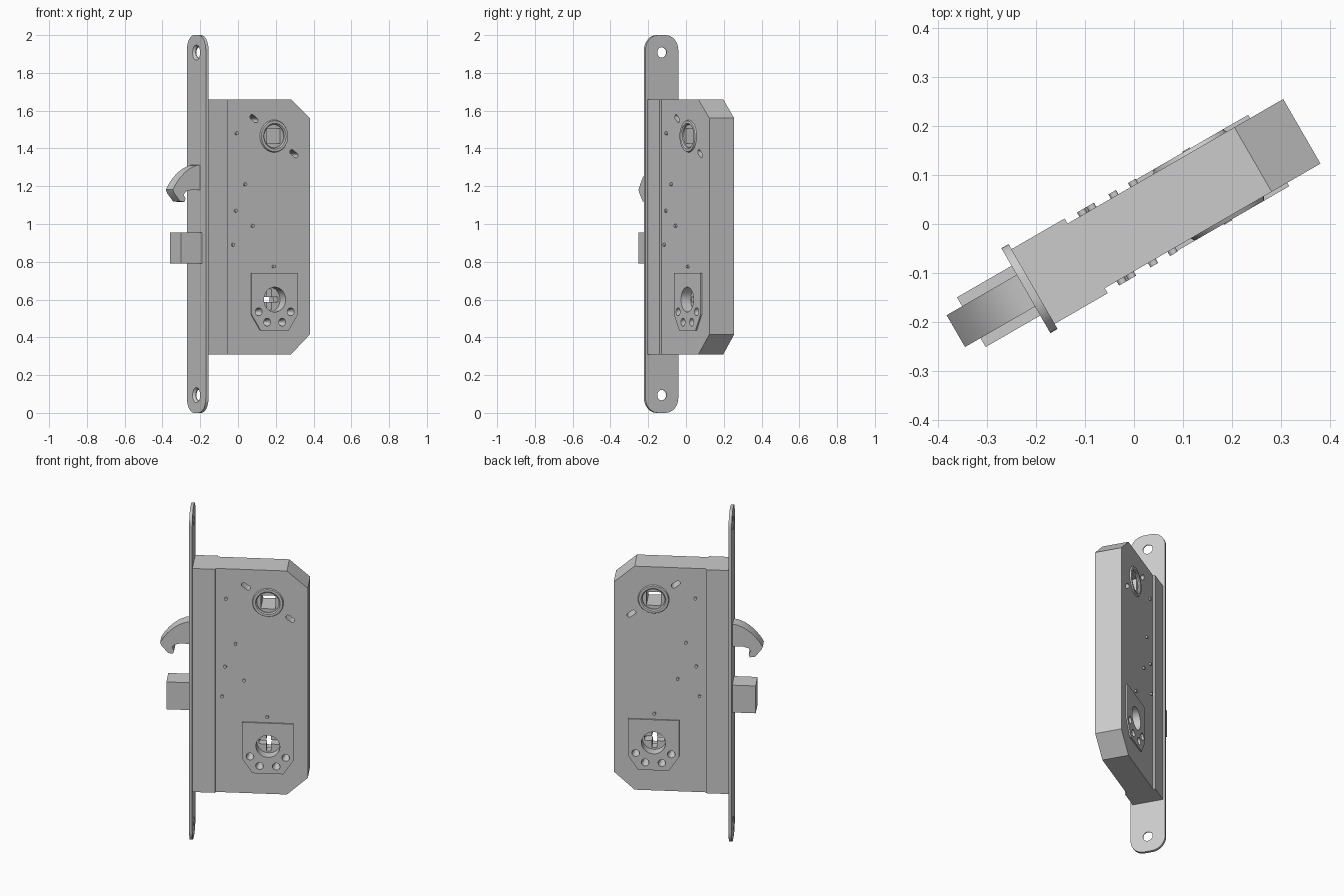
import bpy, bmesh, math
from mathutils import Matrix, Vector

if "Cube" in bpy.data.objects:
    bpy.data.objects.remove(bpy.data.objects["Cube"])

# Whole lock is turned 30 degrees about z; u runs along its depth, v across its thickness
PLACE = Matrix.Rotation(math.radians(30), 4, 'Z') @ Matrix.Translation((0, -0.0075, 0))

steel = bpy.data.materials.new("steel_grey")
steel.diffuse_color = (0.6, 0.6, 0.6, 1)
steel.use_nodes = True
steel.node_tree.nodes["Principled BSDF"].inputs["Base Color"].default_value = steel.diffuse_color

AXES = {'v': lambda a, b, h: Vector((a, h, b)),   # a=u, b=z, extruded across
        'u': lambda a, b, h: Vector((h, a, b))}   # a=v, b=z, extruded in depth


def finish(name, bm):
    bmesh.ops.remove_doubles(bm, verts=bm.verts, dist=1e-6)
    bmesh.ops.recalc_face_normals(bm, faces=bm.faces)
    me = bpy.data.meshes.new(name)
    bm.to_mesh(me)
    bm.free()
    me.materials.append(steel)
    ob = bpy.data.objects.new(name, me)
    bpy.context.collection.objects.link(ob)
    ob.matrix_world = PLACE
    return ob


def prism(name, pts, lo, hi, axis='v'):
    bm, f = bmesh.new(), AXES[axis]
    a = [bm.verts.new(f(x, z, lo)) for x, z in pts]
    b = [bm.verts.new(f(x, z, hi)) for x, z in pts]
    bm.faces.new(a)
    bm.faces.new(b)
    for i in range(len(pts)):
        j = (i + 1) % len(pts)
        bm.faces.new((a[i], a[j], b[j], b[i]))
    return finish(name, bm)


def lathe(name, prof, c, axis='v', n=32):
    """Spin a closed loop of (radius, height) around an axis through c."""
    bm, f = bmesh.new(), AXES[axis]
    rings = []
    for r, h in prof:
        if r == 0:
            rings.append([bm.verts.new(f(c[0], c[1], h))] * n)
        else:
            rings.append([bm.verts.new(f(c[0] + r * math.cos(2 * math.pi * k / n),
                                         c[1] + r * math.sin(2 * math.pi * k / n), h))
                          for k in range(n)])
    for i in range(len(prof)):
        p, q = rings[i], rings[(i + 1) % len(prof)]
        if prof[i][0] == 0 and prof[(i + 1) % len(prof)][0] == 0:
            continue
        for k in range(n):
            m = (k + 1) % n
            bm.faces.new(list(dict.fromkeys((p[k], p[m], q[m], q[k]))))
    return finish(name, bm)


def rod(name, r, lo, hi, c, axis='v', n=32):
    return lathe(name, [(0, lo), (r, lo), (r, hi), (0, hi)], c, axis, n)


def rect(c, w, h):
    return [(c[0] + i * w / 2, c[1] + j * h / 2) for i, j in ((-1, -1), (1, -1), (1, 1), (-1, 1))]


def cut(ob, cutters):
    bpy.context.view_layer.objects.active = ob
    for cu in cutters:
        cu.hide_render = True
        m = ob.modifiers.new("cut", 'BOOLEAN')
        m.operation, m.solver, m.object = 'DIFFERENCE', 'EXACT', cu
        bpy.ops.object.modifier_apply(modifier=m.name)


HUB, CYL = (0.172, 1.465), (0.172, 0.60)
T, P = 0.076, 0.084          # half thickness of case and of raised parts

# Case with chamfered rear corners, and thicker front section
case = prism("case", [(-0.12, 0.31), (0.276, 0.31), (0.391, 0.415), (0.391, 1.56),
                      (0.276, 1.66), (-0.12, 1.66)], -T, T)
prism("case_front_section", rect((-0.18, 0.985), 0.126, 1.35), -0.088, 0.088)

# Raised cylinder plates on both sides
plates = []
for s, side in ((-1, "front"), (1, "back")):
    plates.append(prism("cylinder_plate_" + side,
                        [(0.031, 0.74), (0.031, 0.52), (0.087, 0.435), (0.257, 0.435),
                         (0.313, 0.52), (0.313, 0.74)], *sorted((s * T, s * P))))

# Cutters: cylinder hole, hub hole, four countersunk screw holes, two slanted slots
cyl_cut = rod("cutter_cylinder", 0.066, -0.2, 0.2, CYL)
hub_cut = rod("cutter_hub", 0.066, -0.2, 0.2, HUB)
screws = [lathe("cutter_screw", [(0, -0.1), (0.021, -0.1), (0.021, -0.07), (0.012, -0.05),
                                 (0.012, 0.05), (0.021, 0.07), (0.021, 0.1), (0, 0.1)],
                (CYL[0] + dx, z), n=20)
          for dx, z in ((-0.098, 0.535), (-0.046, 0.48), (0.046, 0.48), (0.098, 0.535))]
slots = []
ang = math.radians(-37)
for s in (-1, 1):
    c = (HUB[0] + s * 0.122, HUB[1] - s * 0.093)
    pts = []
    for k in range(18):
        end = 0.015 if k < 9 else -0.015
        t = ang - math.pi / 2 + math.pi * (k - (k > 8)) / 8
        pts.append((c[0] + end * math.cos(ang) + 0.013 * math.cos(t),
                    c[1] + end * math.sin(ang) + 0.013 * math.sin(t)))
    slots.append(prism("cutter_slot", pts, -0.2, 0.2))
bpy.context.view_layer.update()
cut(case, [cyl_cut, hub_cut] + screws + slots)
for p in plates:
    cut(p, [cyl_cut] + screws)

# Handle hub with square hole, and stepped collars around it
hub = rod("handle_hub", 0.066, -0.07, 0.07, HUB)
square = prism("cutter_square", rect(HUB, 0.08, 0.08), -0.2, 0.2)
for s, side in ((-1, "front"), (1, "back")):
    lathe("hub_collar_" + side, [(0.086, s * T), (0.082, s * P), (0.068, s * P),
                                 (0.062, s * 0.078), (0.062, s * 0.07)], HUB)

# Cam inside the cylinder hole with a cross-shaped slot
cam = rod("cylinder_cam", 0.066, -0.025, 0.025, CYL)
w, l = 0.013, 0.055
cross = prism("cutter_cross", [(CYL[0] + a, CYL[1] + b) for a, b in (
    (w, w), (w, l), (-w, l), (-w, w), (-l, w), (-l, -w),
    (-w, -w), (-w, -l), (w, -l), (w, -w), (l, -w), (l, w))], -0.2, 0.2)

# Face plate with rounded ends and countersunk holes
R, hw = 0.078, 0.1
pts = []
for cx, cz, a0 in ((hw - R, 2 - R, 0), (R - hw, 2 - R, 90), (R - hw, R, 180), (hw - R, R, 270)):
    for k in range(9):
        t = math.radians(a0 + 90 * k / 8)
        pts.append((cx + R * math.cos(t), cz + R * math.sin(t)))
face = prism("face_plate", pts, -0.259, -0.242, 'u')
sinks = [lathe("cutter_face_hole", [(0, -0.27), (0.042, -0.27), (0.042, -0.261), (0.028, -0.247),
                                    (0.028, -0.2), (0, -0.2)], (0, z), 'u')
         for z in (1.908, 0.094)]
bpy.context.view_layer.update()
cut(hub, [square])
cut(cam, [cross])
cut(face, sinks)

# Dead latch and hook bolt
prism("latch_bolt", rect((-0.319, 0.8725), 0.137, 0.165), -0.0585, 0.0585)
prism("hook_bolt", [(-0.25, 1.315), (-0.285, 1.309), (-0.32, 1.294), (-0.352, 1.272),
                    (-0.382, 1.243), (-0.406, 1.212), (-0.424, 1.182), (-0.415, 1.162),
                    (-0.38, 1.12), (-0.353, 1.117), (-0.347, 1.135), (-0.358, 1.155),
                    (-0.345, 1.172), (-0.315, 1.18), (-0.25, 1.18)], -0.0375, 0.0375)

# Rivets on both sides
for i, c in enumerate(((-0.058, 1.48), (-0.006, 1.21), (-0.063, 1.07),
                       (0.04, 0.99), (-0.08, 0.89), (0.168, 0.775))):
    for s, side in ((-1, "front"), (1, "back")):
        rod(f"rivet_{side}_{i + 1}", 0.009, s * T, s * 0.086, c, n=16)

# Remove cutters and smooth round surfaces
for ob in list(bpy.data.objects):
    if ob.name.startswith("cutter"):
        bpy.data.objects.remove(ob)
bpy.ops.object.select_all(action='SELECT')
bpy.context.view_layer.objects.active = case
bpy.ops.object.shade_smooth_by_angle(angle=math.radians(25))
